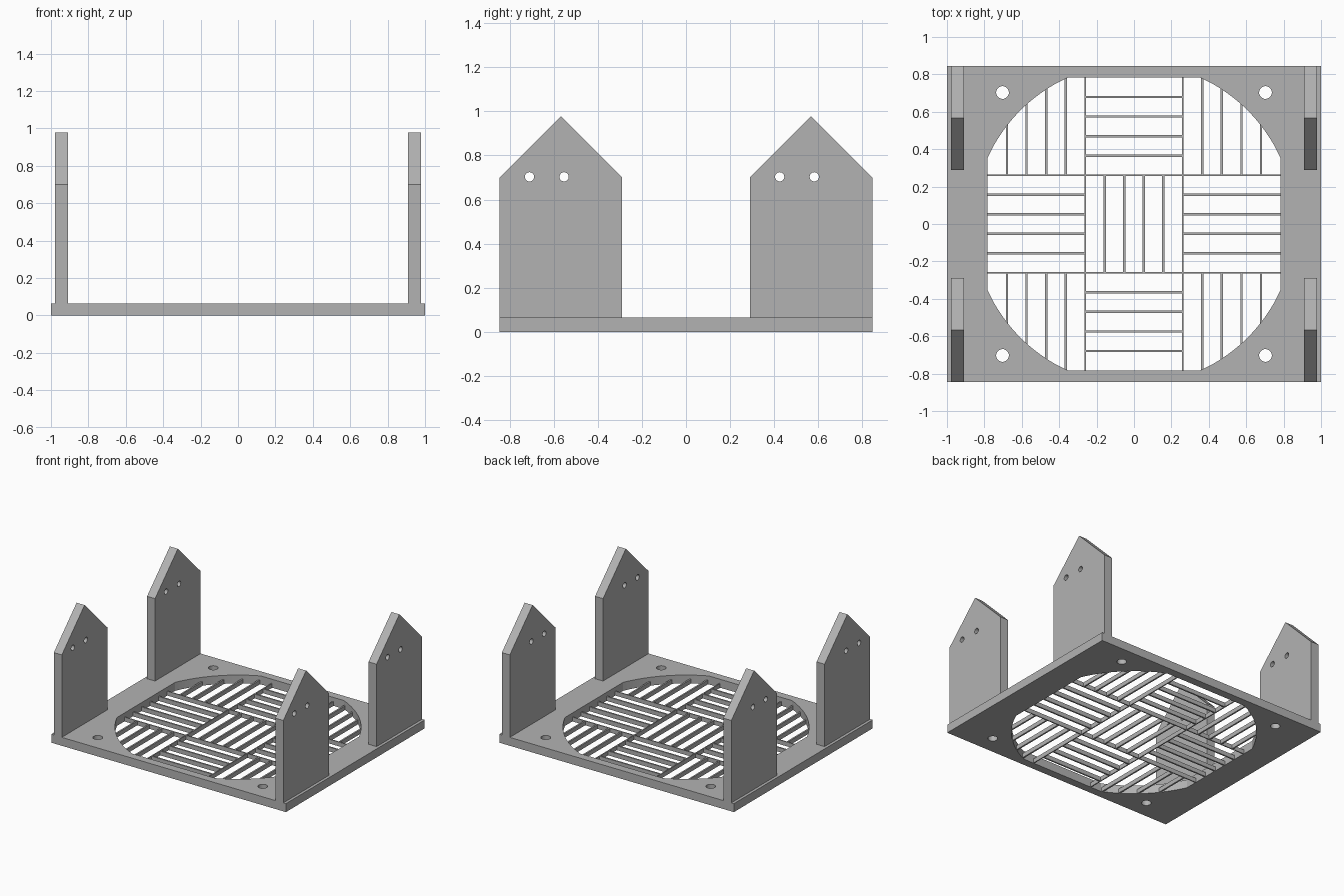
import bpy, bmesh
from math import sin, cos, acos, pi, sqrt
from mathutils import Matrix, Vector

if "Cube" in bpy.data.objects:
    bpy.data.objects.remove(bpy.data.objects["Cube"])

grey = bpy.data.materials.new("plain grey")
grey.use_nodes = True
COLOUR = (0.45, 0.45, 0.45, 1)
grey.diffuse_color = COLOUR
grey.node_tree.nodes["Principled BSDF"].inputs["Base Color"].default_value = COLOUR


def finish(name, bm):
    bmesh.ops.recalc_face_normals(bm, faces=bm.faces)
    mesh = bpy.data.meshes.new(name)
    bm.to_mesh(mesh)
    bm.free()
    mesh.materials.append(grey)
    obj = bpy.data.objects.new(name, mesh)
    bpy.context.collection.objects.link(obj)
    return obj


def circle(cx, cy, r, n=32):
    return [(cx + r * cos(2 * pi * i / n), cy + r * sin(2 * pi * i / n)) for i in range(n)]


def sheet(name, loops, depth):
    """Flat outline with holes, extruded along z."""
    bm = bmesh.new()
    for loop in loops:
        verts = [bm.verts.new((x, y, 0)) for x, y in loop]
        for a, b in zip(verts, verts[1:] + verts[:1]):
            bm.edges.new((a, b))
    bmesh.ops.triangle_fill(bm, edges=bm.edges[:], use_beauty=True)
    top = bmesh.ops.extrude_face_region(bm, geom=bm.faces[:])["geom"]
    bmesh.ops.translate(bm, vec=(0, 0, depth),
                        verts=[g for g in top if isinstance(g, bmesh.types.BMVert)])
    return finish(name, bm)


# Base plate: round opening with flattened sides, four screw holes
HALF_Y, THICK = 0.845, 0.065
RADIUS, FLAT = 0.859, 0.783
start = acos(FLAT / RADIUS)
opening = []
for quarter in range(4):
    for i in range(25):
        a = quarter * pi / 2 + start + (pi / 2 - 2 * start) * i / 24
        opening.append((RADIUS * cos(a), RADIUS * sin(a)))
rim = [(-1, -HALF_Y), (1, -HALF_Y), (1, HALF_Y), (-1, HALF_Y)]
screws = [circle(sx * 0.703, sy * 0.703, 0.034) for sx in (-1, 1) for sy in (-1, 1)]
sheet("base_plate", [rim, opening] + screws, THICK)

# Four pointed uprights, each with two pin holes
WIDTH, SHOULDER, PEAK = 0.555, 0.70, 0.978
outline = [(0, THICK), (WIDTH, THICK), (WIDTH, SHOULDER), (WIDTH / 2, PEAK), (0, SHOULDER)]
pins = [circle(0.135, 0.703, 0.021, 24), circle(0.292, 0.703, 0.021, 24)]
to_side = Matrix(((0, 0, 1, 0), (1, 0, 0, 0), (0, 1, 0, 0), (0, 0, 0, 1)))
for side, x in (("right", -0.978), ("left", 0.91)):
    for end, y in (("front", -HALF_Y), ("back", HALF_Y - WIDTH)):
        post = sheet(f"{end}_{side}_upright", [outline] + pins, 0.068)
        post.data.transform(Matrix.Translation((x, y, 0)) @ to_side)

# Basket-weave grille: nine cells with alternating slat direction
CELL = 2 * FLAT / 3
STEP = CELL / 5
Z0, Z1 = 0.0, 0.033


def reach(offset):
    return min(FLAT, sqrt(max(RADIUS ** 2 - offset ** 2, 0)))


def bar(bm, along_y, offset, lo, hi, width):
    size, mid = (hi - lo, width), ((lo + hi) / 2, offset)
    if along_y:
        size, mid = size[::-1], mid[::-1]
    mat = Matrix.Translation((*mid, (Z0 + Z1) / 2)) @ Matrix.Diagonal((*size, Z1 - Z0, 1))
    bmesh.ops.create_cube(bm, size=1, matrix=mat)


bm = bmesh.new()
for i in (-1, 0, 1):
    for j in (-1, 0, 1):
        along_y = (i + j) % 2 == 0
        across, along = (i, j) if along_y else (j, i)
        for k in (-1.5, -0.5, 0.5, 1.5):
            offset = across * CELL + k * STEP
            end = reach(offset) + 0.004
            lo = max(-end, (along - 0.5) * CELL)
            hi = min(end, (along + 0.5) * CELL)
            bar(bm, along_y, offset, lo, hi, 0.012)
finish("grille_slats", bm)

# Long dividers between the cells
bm = bmesh.new()
for along_y in (True, False):
    for s in (-0.5, 0.5):
        bar(bm, along_y, s * CELL, -FLAT, FLAT, 0.008)
finish("grille_dividers", bm)
